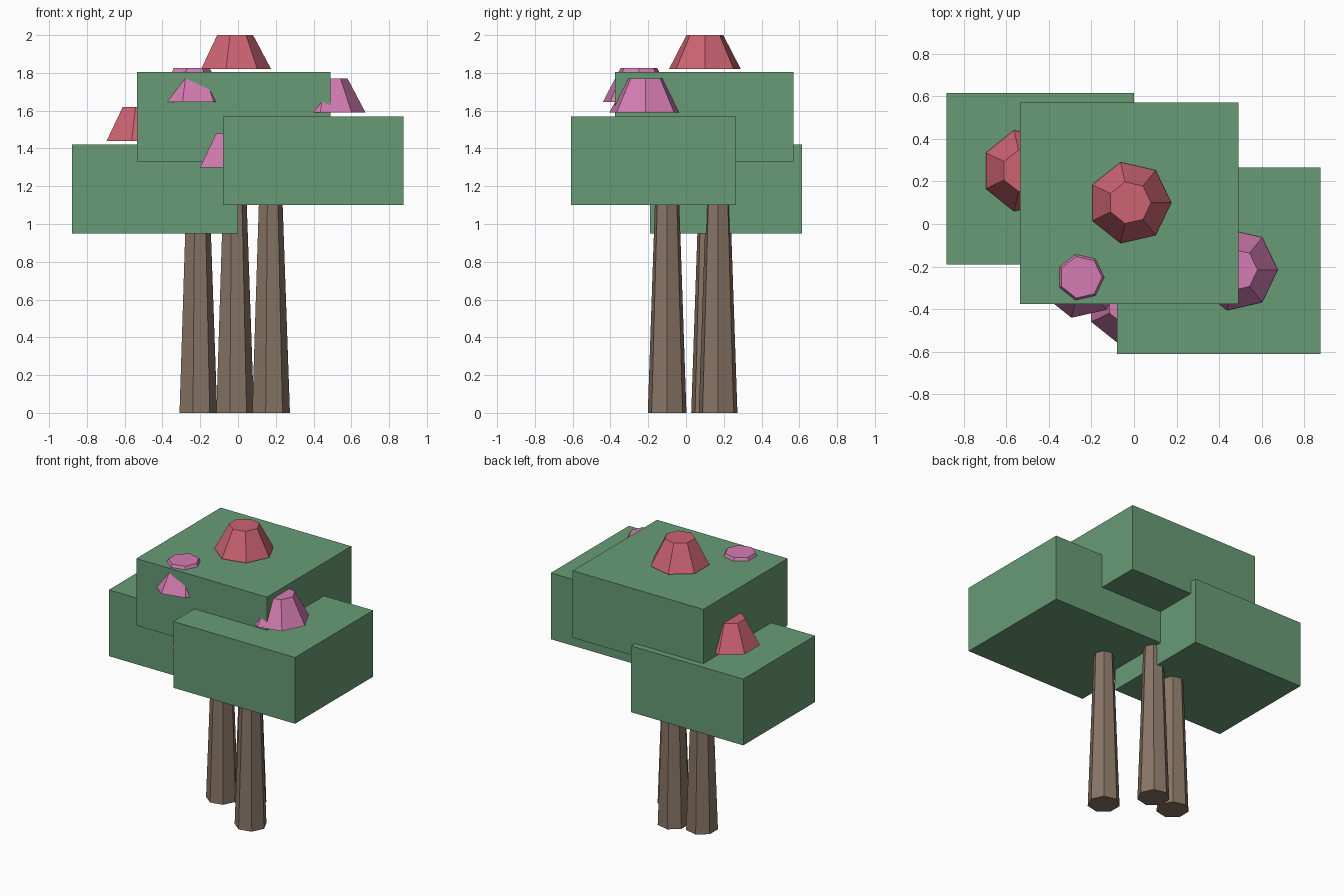
import bpy
import math

default = bpy.data.objects.get("Cube")
if default:
    bpy.data.objects.remove(default, do_unlink=True)


def material(name, rgb):
    mat = bpy.data.materials.new(name)
    mat.use_nodes = True
    mat.diffuse_color = (*rgb, 1)
    mat.node_tree.nodes["Principled BSDF"].inputs["Base Color"].default_value = (*rgb, 1)
    return mat


GREEN = material("leaf_green", (0.14, 0.33, 0.18))
BROWN = material("bark_brown", (0.25, 0.18, 0.133))
RED = material("blossom_red", (0.61, 0.127, 0.17))
PINK = material("blossom_pink", (0.66, 0.205, 0.445))


def finish(name, mat):
    obj = bpy.context.object
    obj.name = obj.data.name = name
    obj.data.materials.append(mat)
    bpy.ops.object.transform_apply(location=False, rotation=True, scale=True)


def box(name, low, high, mat):
    centre = [(a + b) / 2 for a, b in zip(low, high)]
    bpy.ops.mesh.primitive_cube_add(size=1, location=centre)
    bpy.context.object.scale = [b - a for a, b in zip(low, high)]
    finish(name, mat)


def frustum(name, x, y, bottom, top, r_bottom, r_top, mat):
    # Seven-sided, with one corner pointing to +x
    bpy.ops.mesh.primitive_cone_add(
        vertices=7, radius1=r_bottom, radius2=r_top, depth=top - bottom,
        location=(x, y, (bottom + top) / 2), rotation=(0, 0, -math.pi / 2))
    finish(name, mat)


# Foliage blocks
box("foliage_low", (-0.88, -0.19, 0.95), (0.0, 0.615, 1.42), GREEN)
box("foliage_top", (-0.535, -0.375, 1.33), (0.49, 0.57, 1.805), GREEN)
box("foliage_middle", (-0.08, -0.61, 1.10), (0.875, 0.265, 1.57), GREEN)

# Tapered trunks, each ending inside its foliage block
TAPER = 0.035
for name, x, y, top in (("trunk_low", -0.215, 0.13, 1.2),
                        ("trunk_top", -0.02, 0.17, 1.5),
                        ("trunk_middle", 0.17, -0.10, 1.3)):
    frustum(name, x, y, 0, top, 0.105, 0.105 - TAPER * top, BROWN)

# Blossoms
for name, x, y, z, mat in (("blossom_crown", -0.02, 0.10, 1.82, RED),
                           ("blossom_low", -0.52, 0.25, 1.44, RED),
                           ("blossom_side", 0.48, -0.215, 1.59, PINK),
                           ("blossom_front", -0.25, -0.25, 1.645, PINK),
                           ("blossom_under", -0.025, -0.375, 1.30, PINK)):
    frustum(name, x, y, z, z + 0.18, 0.195, 0.1, mat)
